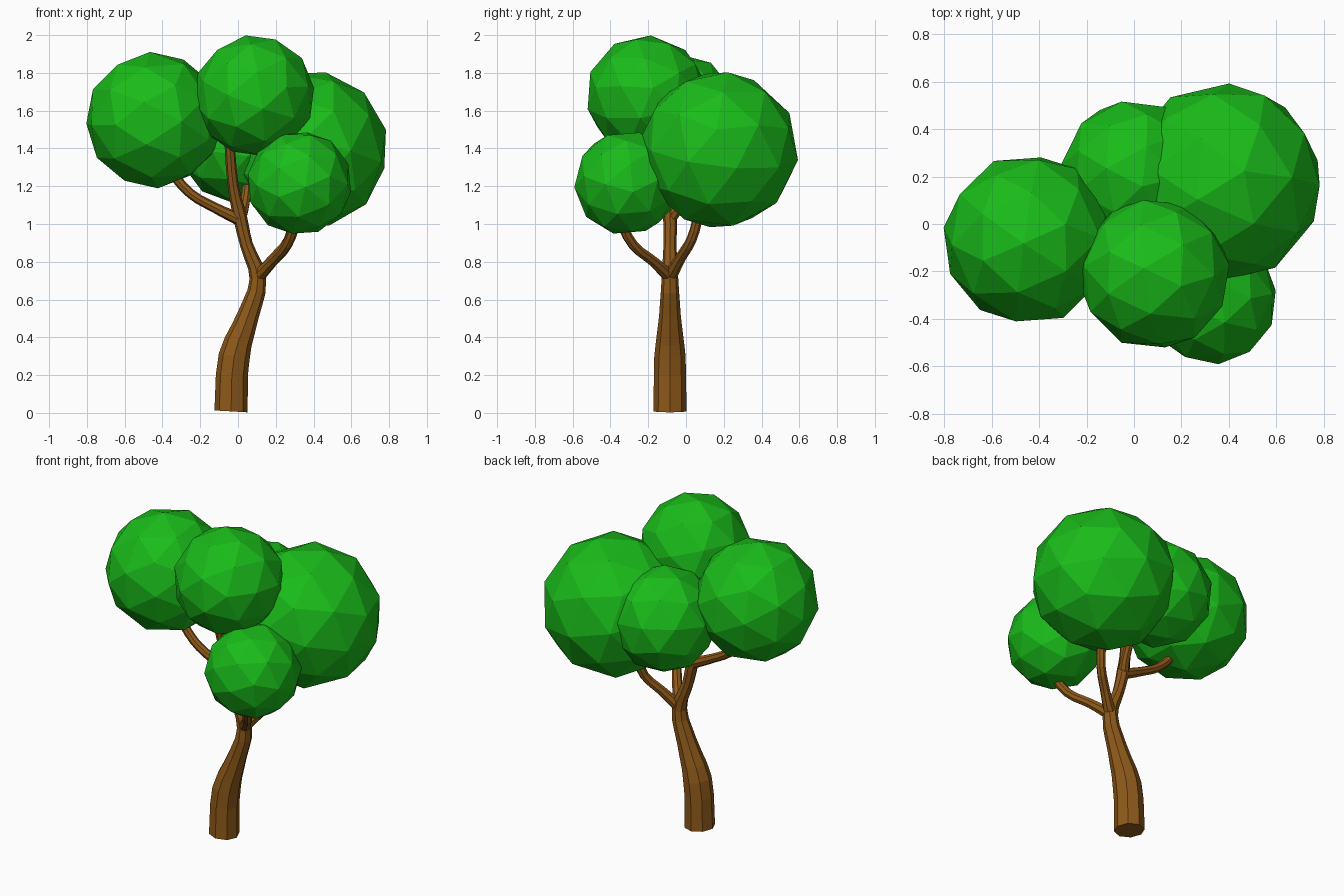
import bpy, random

if "Cube" in bpy.data.objects:
    bpy.data.objects.remove(bpy.data.objects["Cube"])

random.seed(4)


def material(name, color):
    m = bpy.data.materials.new(name)
    m.diffuse_color = color
    m.use_nodes = True
    m.node_tree.nodes["Principled BSDF"].inputs["Base Color"].default_value = m.diffuse_color
    return m


bark = material("bark", (0.27, 0.10, 0.01, 1))
leaf = material("leaf", (0.01, 0.50, 0.01, 1))


def limb(name, points):
    """Tapered eight-sided tube through (x, y, z, radius) points."""
    cu = bpy.data.curves.new(name, 'CURVE')
    cu.dimensions = '3D'
    cu.bevel_depth = 1.0
    cu.bevel_resolution = 2
    cu.use_fill_caps = True
    cu.resolution_u = 3
    sp = cu.splines.new('BEZIER')
    sp.use_smooth = False
    sp.bezier_points.add(len(points) - 1)
    for bp, (x, y, z, r) in zip(sp.bezier_points, points):
        bp.co = (x, y, z)
        bp.radius = r
        bp.handle_left_type = bp.handle_right_type = 'AUTO'
    ob = bpy.data.objects.new(name, cu)
    bpy.context.collection.objects.link(ob)
    cu.materials.append(bark)
    bpy.ops.object.select_all(action='DESELECT')
    ob.select_set(True)
    bpy.context.view_layer.objects.active = ob
    bpy.ops.object.convert(target='MESH')


# trunk, carrying on into the branch to the top clump
limb("trunk", [
    (-0.037, -0.085, 0.008, 0.088), (-0.02, -0.085, 0.30, 0.083),
    (0.055, -0.085, 0.52, 0.057), (0.105, -0.085, 0.71, 0.044),
    (0.045, -0.085, 0.89, 0.034), (0.01, -0.085, 1.04, 0.037),
    (-0.025, -0.11, 1.20, 0.029), (-0.045, -0.16, 1.43, 0.027)])

# side branches reaching the other clumps
limb("left_branch", [
    (0.015, -0.085, 1.02, 0.034), (-0.13, -0.085, 1.09, 0.027),
    (-0.25, -0.08, 1.16, 0.026), (-0.36, -0.07, 1.28, 0.026)])
limb("back_branch", [
    (0.01, -0.085, 1.02, 0.032), (0.035, -0.03, 1.10, 0.026),
    (0.05, 0.05, 1.24, 0.025)])
limb("front_right_branch", [
    (0.105, -0.085, 0.72, 0.036), (0.18, -0.17, 0.80, 0.029),
    (0.26, -0.28, 0.89, 0.027), (0.31, -0.35, 1.02, 0.027)])
limb("right_branch", [
    (0.105, -0.085, 0.72, 0.036), (0.19, -0.03, 0.82, 0.029),
    (0.27, 0.03, 0.92, 0.027), (0.30, 0.07, 1.06, 0.027)])

# faceted leaf clumps
clumps = {
    "left_clump": (-0.445, -0.065, 1.55, 0.362),
    "top_clump": (0.085, -0.21, 1.68, 0.322),
    "right_clump": (0.375, 0.175, 1.393, 0.422),
    "low_front_clump": (0.325, -0.315, 1.217, 0.279),
    "back_clump": (0.0, 0.215, 1.42, 0.312),
}
for name, (x, y, z, r) in clumps.items():
    rot = [random.uniform(0, 6.28) for _ in range(3)]
    bpy.ops.mesh.primitive_ico_sphere_add(subdivisions=2, radius=r, location=(x, y, z), rotation=rot)
    ob = bpy.context.object
    ob.name = name
    ob.data.materials.append(leaf)
